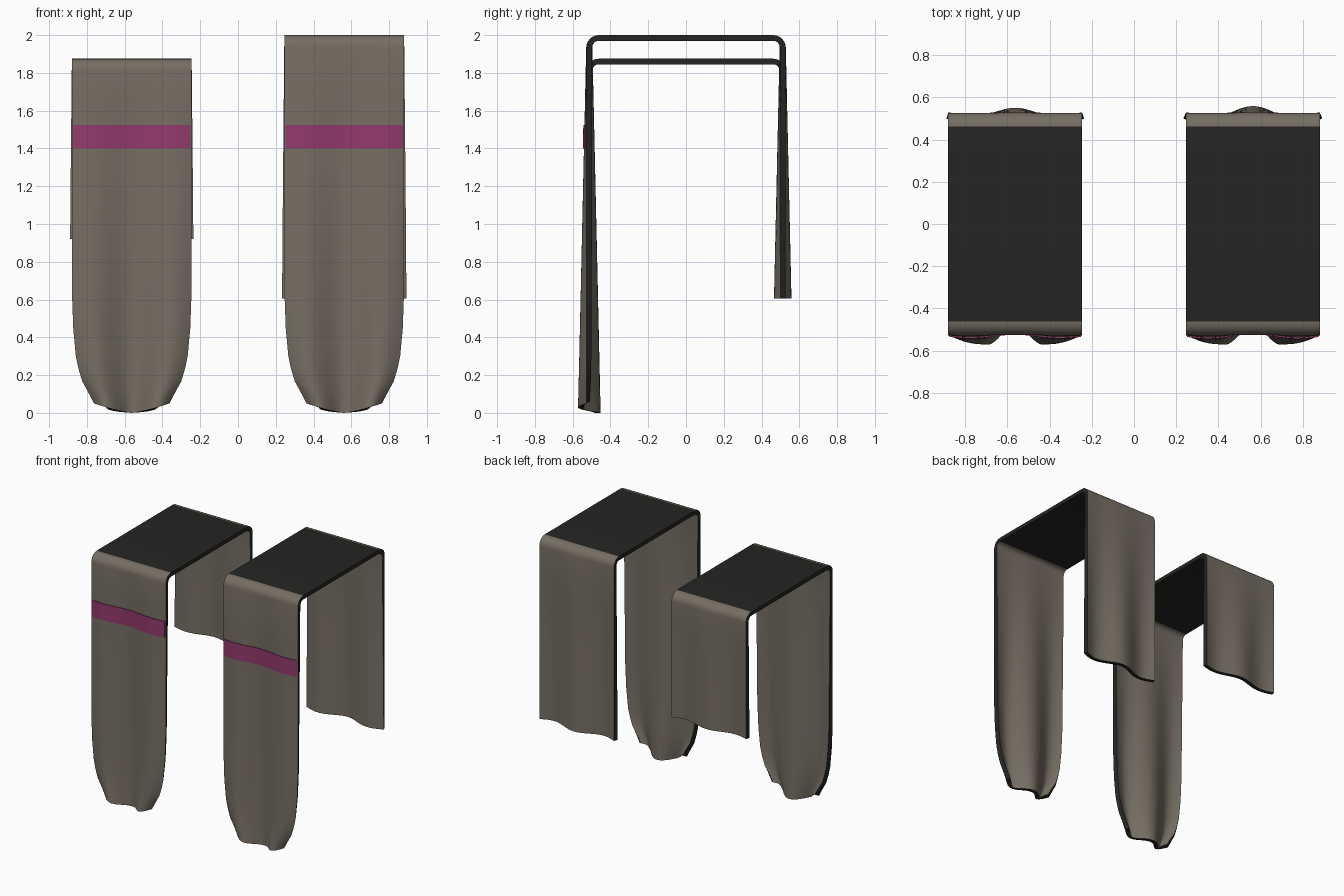
import bpy, math

if "Cube" in bpy.data.objects:
    bpy.data.objects.remove(bpy.data.objects["Cube"])

HALF_W, THICK, FACE_Y, R = 0.317, 0.03, 0.527, 0.065
COLS = 28


def material(name, rgb):
    m = bpy.data.materials.new(name)
    m.diffuse_color = (*rgb, 1)
    m.use_nodes = True
    m.node_tree.nodes["Principled BSDF"].inputs["Base Color"].default_value = m.diffuse_color
    return m


CLOTH = material("cloth", (0.18, 0.155, 0.125))
DARK = material("dark_lining", (0.018, 0.018, 0.017))
PINK = material("magenta", (0.29, 0.042, 0.15))

# Half width of the front flap against height (rounded lower end)
TAPER = [(0.0, 0.2), (0.06, 0.225), (0.14, 0.262), (0.22, 0.282), (0.30, 0.296),
         (0.45, 0.31), (0.65, HALF_W), (3, HALF_W)]


def half_width(z):
    for (z0, w0), (z1, w1) in zip(TAPER, TAPER[1:]):
        if z <= z1:
            return w0 + (w1 - w0) * (z - z0) / (z1 - z0)


def fold(u, z, top):
    # Folds deepen towards the hem
    return 0.045 * max(0, (top - z) / top) * math.cos(1.5 * math.pi * u)


def sheet(name, grid, mats, thickness, row_mats=None):
    n = len(grid[0])
    verts = [p for row in grid for p in row]
    faces = [(r * n + c, r * n + c + 1, (r + 1) * n + c + 1, (r + 1) * n + c)
             for r in range(len(grid) - 1) for c in range(n - 1)]
    me = bpy.data.meshes.new(name)
    me.from_pydata(verts, [], faces)
    for m in mats:
        me.materials.append(m)
    if row_mats:
        for i, p in enumerate(me.polygons):
            p.material_index = row_mats[i // (n - 1)]
    ob = bpy.data.objects.new(name, me)
    bpy.context.collection.objects.link(ob)
    s = ob.modifiers.new("thickness", 'SOLIDIFY')
    s.thickness, s.offset = thickness, -1
    s.material_offset_rim = len(mats) - 1
    bpy.ops.object.select_all(action='DESELECT')
    ob.select_set(True)
    bpy.context.view_layer.objects.active = ob
    bpy.ops.object.modifier_apply(modifier="thickness")
    bpy.ops.object.shade_smooth_by_angle(angle=math.radians(40))
    return ob


US = [-1 + 2 * c / COLS for c in range(COLS + 1)]


def draped_cloth(side, cx, top, back_hem):
    # Path of the outer face: front flap, corner, flat top, corner, back flap
    shoulder, inner = top - R, FACE_Y - R
    front = [0, 0.04, 0.09, 0.14, 0.22, 0.3, 0.45, 0.65, 0.9, 1.15, 1.4, 1.65]
    arc = [(inner + R * math.cos(a), shoulder + R * math.sin(a))
           for a in (math.pi / 2 * i / 6 for i in range(7))]
    path = [(-FACE_Y, z, True) for z in front]
    path += [(-y, z, True) for y, z in arc]
    n_top = len(path) - 1
    path += [(y, z, False) for y, z in reversed(arc)]
    path += [(FACE_Y, shoulder + (back_hem - shoulder) * i / 7, False) for i in range(1, 8)]

    grid = []
    for y, z, is_front in path:
        w = half_width(z) if is_front else HALF_W
        row = []
        for u in US:
            lift = 0.05 * abs(u) ** 1.3 * max(0, 1 - z / 0.3) if is_front else 0
            row.append((cx + u * w, y + fold(u, z, top), z + lift))
        grid.append(row)
    mats = [1 if r == n_top else 0 for r in range(len(path) - 1)]
    sheet(side + "_draped_cloth", grid, [CLOTH, DARK], THICK, mats)

    # Coloured band across the front flap
    band = [[(cx + u * 0.312, -FACE_Y - 0.006 + fold(u * 0.312 / HALF_W, z, top), z)
             for u in US] for z in (1.4, 1.525)]
    sheet(side + "_front_band", band, [PINK], 0.008)


draped_cloth("left", -0.5625, 1.875, 0.92)
draped_cloth("right", 0.5625, 2.0, 0.605)
